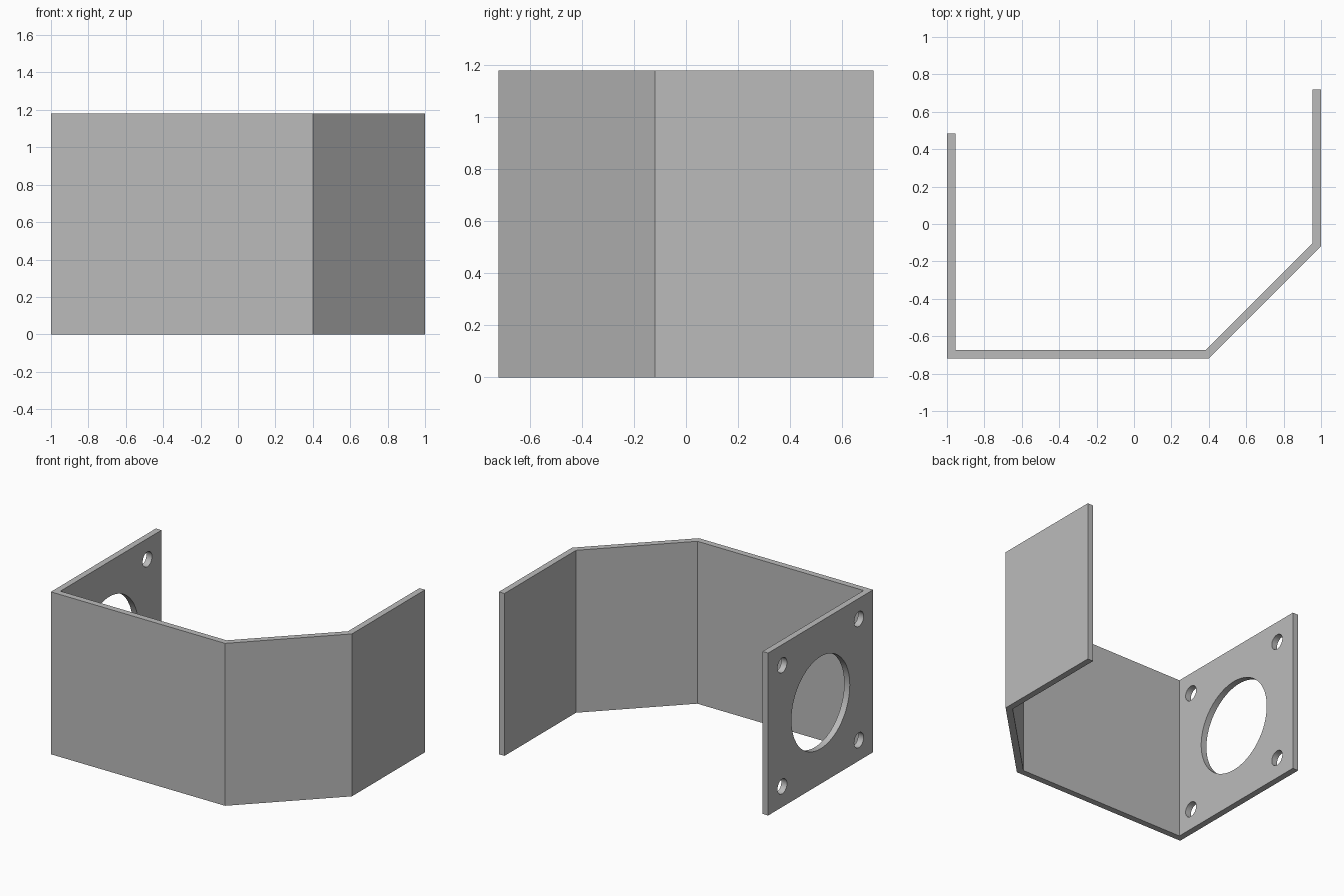
import bpy
import bmesh
from math import pi
from mathutils import Matrix, Vector

if "Cube" in bpy.data.objects:
    bpy.data.objects.remove(bpy.data.objects["Cube"], do_unlink=True)

HEIGHT = 1.18
THICK = 0.045

# Plain grey sheet metal
metal = bpy.data.materials.new("grey_metal")
metal.use_nodes = True
grey = (0.5, 0.5, 0.5, 1)
metal.diffuse_color = grey
metal.node_tree.nodes["Principled BSDF"].inputs["Base Color"].default_value = grey


def new_object(name, bm):
    mesh = bpy.data.meshes.new(name)
    bmesh.ops.recalc_face_normals(bm, faces=bm.faces)
    bm.to_mesh(mesh)
    bm.free()
    obj = bpy.data.objects.new(name, mesh)
    bpy.context.collection.objects.link(obj)
    mesh.materials.append(metal)
    return obj


def offset_path(path, dist):
    """Parallel path on the left of the direction of travel, with mitred corners."""
    pts = [Vector(p) for p in path]
    normals = []
    for a, b in zip(pts, pts[1:]):
        d = (b - a).normalized()
        normals.append(Vector((-d.y, d.x)))
    result = [pts[0] + normals[0] * dist]
    for p, n, m in zip(pts[1:-1], normals, normals[1:]):
        result.append(p + (n + m) * dist / (1 + n.dot(m)))
    return result + [pts[-1] + normals[-1] * dist]


# Bent sheet: outer path, thickened inward and extruded upward
outer = [(-1, 0.485), (-1, -0.72), (0.4, -0.72), (1, -0.12), (1, 0.72)]
inner = offset_path(outer, THICK)
bm = bmesh.new()
outer_verts = [bm.verts.new((x, y, 0)) for x, y in outer]
inner_verts = [bm.verts.new((p.x, p.y, 0)) for p in inner]
for i in range(len(outer) - 1):
    bm.faces.new((outer_verts[i], outer_verts[i + 1], inner_verts[i + 1], inner_verts[i]))
extruded = bmesh.ops.extrude_face_region(bm, geom=bm.faces[:])
top = [v for v in extruded["geom"] if isinstance(v, bmesh.types.BMVert)]
bmesh.ops.translate(bm, verts=top, vec=(0, 0, HEIGHT))
bracket = new_object("bent_bracket", bm)

# Cutters: large centre bore and four corner screw holes
MID_Y, MID_Z, PITCH = -0.117, HEIGHT / 2, 0.44
holes = [(0, 0, 0.335, 64)]
holes += [(sy * PITCH, sz * PITCH, 0.054, 32) for sy in (-1, 1) for sz in (-1, 1)]
bm = bmesh.new()
for dy, dz, radius, sides in holes:
    place = Matrix.Translation((-1, MID_Y + dy, MID_Z + dz)) @ Matrix.Rotation(pi / 2, 4, "Y")
    bmesh.ops.create_cone(bm, cap_ends=True, segments=sides, radius1=radius,
                          radius2=radius, depth=0.3, matrix=place)
cutter = new_object("hole_cutter", bm)
cutter.hide_render = True
cutter.hide_set(True)

cut = bracket.modifiers.new("holes", "BOOLEAN")
cut.operation = "DIFFERENCE"
cut.solver = "EXACT"
cut.object = cutter

# Bake the cut, drop the cutter, and smooth only the hole walls
bpy.context.view_layer.objects.active = bracket
bracket.select_set(True)
bpy.ops.object.modifier_apply(modifier=cut.name)
bpy.data.objects.remove(cutter, do_unlink=True)
bpy.ops.object.shade_smooth_by_angle(angle=pi / 6)
